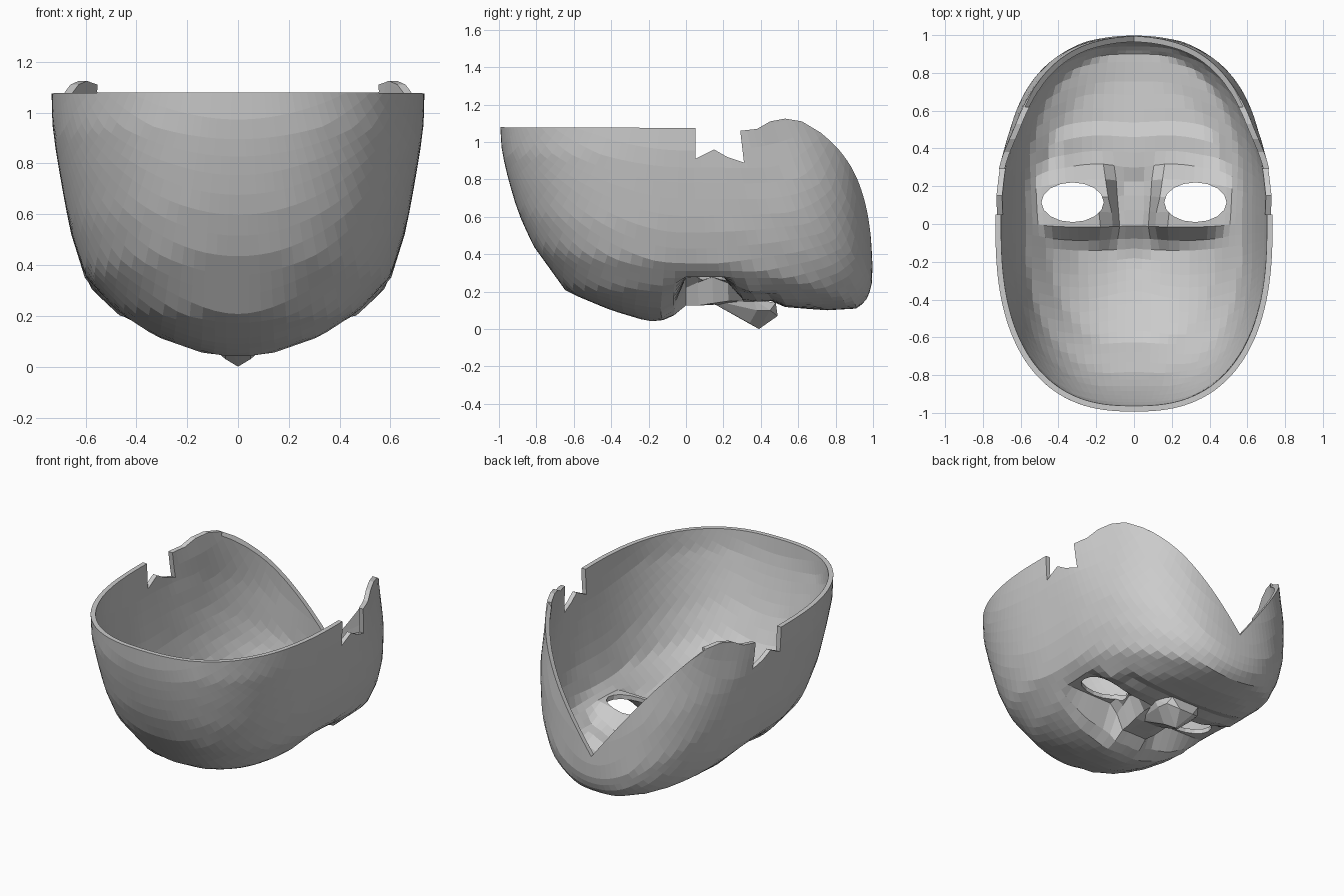
import bpy, bmesh, math

if "Cube" in bpy.data.objects:
    bpy.data.objects.remove(bpy.data.objects["Cube"])

N = 44                      # grid divisions of the shell
POWER = 2.5                 # squareness of the outline
HALF_W = 0.737

# (radius, height) profiles from the middle of the face out to the rim
KNOTS = [0, .15, .3, .45, .6, .7, .8, .9, 1]
FOREHEAD = [(0, .06), (.2, .04), (.4, .1), (.64, .2), (.82, .45), (.9, .63), (.95, .8), (.985, .95), (1, 1.2)]
SIDE = [(0, .06), (.2, .055), (.45, .12), (.65, .22), (.82, .36), (.9, .55), (.95, .75), (.99, .93), (1, 1.2)]
CHIN = [(0, .07), (.25, .12), (.5, .12), (.75, .1), (.92, .11), (.975, .17), (1, .27), (.985, .6), (.93, 1.2)]


def ramp(v, a, b):
    t = min(1, max(0, (v - a) / (b - a)))
    return t * t * (3 - 2 * t)


def sample(profile, q):
    for i in range(len(KNOTS) - 1):
        if q <= KNOTS[i + 1] or i == len(KNOTS) - 2:
            t = (q - KNOTS[i]) / (KNOTS[i + 1] - KNOTS[i])
            (s0, z0), (s1, z1) = profile[i], profile[i + 1]
            return s0 + (s1 - s0) * t, z0 + (z1 - z0) * t


def shell_point(u, v):
    # square grid -> disk -> squarish oval bowl
    dx, dy = u * math.sqrt(1 - v * v / 2), v * math.sqrt(1 - u * u / 2)
    q = min(1, math.hypot(dx, dy))
    if q < 1e-6:
        c, s = 1, 0
    else:
        c, s = dx / math.hypot(dx, dy), dy / math.hypot(dx, dy)
    end = CHIN if s > 0 else FOREHEAD
    w = s * s
    r0, z0 = sample(SIDE, q)
    r1, z1 = sample(end, q)
    r, z = r0 + (r1 - r0) * w, z0 + (z1 - z0) * w
    r /= (abs(c) ** POWER + abs(s) ** POWER) ** (1 / POWER)
    x, y = HALF_W * r * c, r * s
    # jaw sides lean inwards towards their tips
    x *= 1 - .05 * ramp(y, .25, .55) * ramp(z, .6, 1.1)
    ax = abs(x)
    # eye sockets under a brow, with a nose bridge between them
    band = ramp(y, -.1, .01) * (1 - ramp(y, .18, .34))
    socket = band * ramp(ax, .08, .16) * (1 - ramp(ax, .48, .68))
    z += (max(z, .28) - z) * socket
    bridge = band * (1 - ramp(ax, .08, .16))
    z += (max(z, .13) - z) * bridge
    # upper lip recess ending in a ledge
    lip = ramp(y, .24, .32) * (1 - ramp(y, .46, .53)) * (1 - ramp(ax, .38, .48))
    z += .03 * lip
    return x, y, z


def new_object(name, bm):
    bmesh.ops.recalc_face_normals(bm, faces=bm.faces)
    mesh = bpy.data.meshes.new(name)
    bm.to_mesh(mesh)
    bm.free()
    ob = bpy.data.objects.new(name, mesh)
    bpy.context.collection.objects.link(ob)
    return ob


def prism(name, points, depth):
    # closed prism from one polygon, pushed along a direction
    bm = bmesh.new()
    f = bm.faces.new([bm.verts.new(p) for p in points])
    ext = bmesh.ops.extrude_face_region(bm, geom=[f])
    bmesh.ops.translate(bm, vec=depth, verts=[e for e in ext["geom"] if isinstance(e, bmesh.types.BMVert)])
    ob = new_object(name, bm)
    ob.hide_render = True
    return ob


# Mask shell
bm = bmesh.new()
grid = [[bm.verts.new(shell_point(2 * i / N - 1, 2 * j / N - 1)) for i in range(N + 1)] for j in range(N + 1)]
for j in range(N):
    for i in range(N):
        bm.faces.new((grid[j][i], grid[j + 1][i], grid[j + 1][i + 1], grid[j][i + 1]))
mesh = bpy.data.meshes.new("mask_shell")
bm.to_mesh(mesh)
bm.free()
mask = bpy.data.objects.new("mask_shell", mesh)
bpy.context.collection.objects.link(mask)
solid = mask.modifiers.new("thickness", "SOLIDIFY")
solid.thickness, solid.offset = .03, -1

# Cutters: rim outline with ear notches, chin V, eye holes
rim = [(-1.3, 1.08), (.05, 1.075), (.05, .91), (.15, .96), (.22, .92), (.31, .89), (.29, 1.06),
       (.38, 1.07), (.45, 1.11), (.53, 1.125), (.62, 1.11), (.72, 1.05), (.86, .93), (1.3, .9), (1.3, 1.5), (-1.3, 1.5)]
cutters = [prism("rim_cutter", [(-1, y, z) for y, z in rim], (2, 0, 0))]
vee = [(0, .38), (.38, .87), (.62, 1.16), (.75, 1.3), (-.75, 1.3), (-.62, 1.16), (-.38, .87)]
cutters.append(prism("chin_cutter", [(x, .62, z) for x, z in vee], (0, .7, 0)))
for side in (-1, 1):
    pts = [(side * .325 + .165 * math.cos(a), .115 + .105 * math.sin(a), -.2)
           for a in (k * math.tau / 16 for k in range(16))]
    cutters.append(prism("eye_cutter", pts, (0, 0, .9)))
for c in cutters:
    m = mask.modifiers.new(c.name, "BOOLEAN")
    m.operation, m.solver, m.object = "DIFFERENCE", "EXACT", c

# Bake the cuts and drop the cutters
dg = bpy.context.evaluated_depsgraph_get()
baked = bpy.data.meshes.new_from_object(mask.evaluated_get(dg))
mask.modifiers.clear()
mask.data = baked
for c in cutters:
    bpy.data.objects.remove(c)

# Nose: faceted wedge with flared wings
bm = bmesh.new()
half = [(.05, .14, .14), (.06, .24, .11), (.05, .34, .03), (.13, .38, .1), (.12, .45, .1), (.05, .49, .07),
        (.14, .36, .16), (.1, .48, .14), (.07, .16, .15)]
for x, y, z in half:
    bm.verts.new((x, y, z))
    bm.verts.new((-x, y, z))
bm.verts.new((0, .39, 0))
bmesh.ops.convex_hull(bm, input=bm.verts)
new_object("nose", bm)
